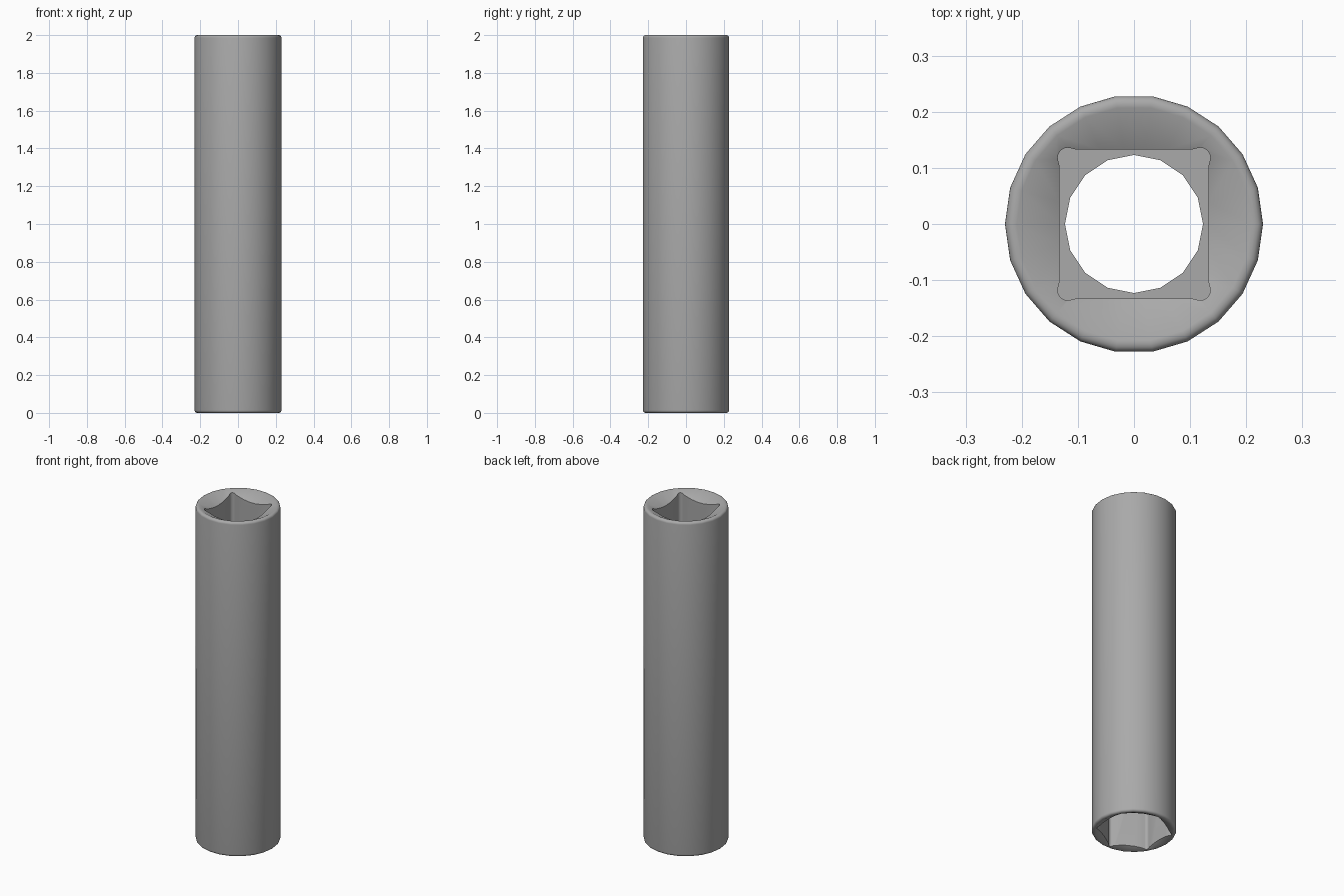
import bpy, bmesh, math
from math import sin, cos, pi, radians

if "Cube" in bpy.data.objects:
    bpy.data.objects.remove(bpy.data.objects["Cube"])


def make_object(name, bm):
    bmesh.ops.recalc_face_normals(bm, faces=bm.faces[:])
    mesh = bpy.data.meshes.new(name)
    bm.to_mesh(mesh)
    bm.free()
    obj = bpy.data.objects.new(name, mesh)
    bpy.context.collection.objects.link(obj)
    return obj


def lathe(name, profile, sides):
    bm = bmesh.new()
    vs = [bm.verts.new((r, 0, z)) for r, z in profile]
    es = [bm.edges.new(p) for p in zip(vs, vs[1:])]
    bmesh.ops.spin(bm, geom=vs + es, cent=(0, 0, 0), axis=(0, 0, 1),
                   angle=2 * pi, steps=sides)
    bmesh.ops.remove_doubles(bm, verts=bm.verts[:], dist=1e-5)
    return make_object(name, bm)


def prism(name, outline, z0, z1):
    bm = bmesh.new()
    face = bm.faces.new([bm.verts.new((x, y, z0)) for x, y in outline])
    up = bmesh.ops.extrude_face_region(bm, geom=[face], use_keep_orig=True)["geom"]
    bmesh.ops.translate(bm, vec=(0, 0, z1 - z0),
                        verts=[v for v in up if isinstance(v, bmesh.types.BMVert)])
    return make_object(name, bm)


def relieved_polygon(n, apothem, groove, phase, steps=8):
    # Polygon whose corners swell gently outward into round grooves
    half, over = pi / n, radians(8)
    d = (apothem + 0.003 - groove) / cos(half)
    t = d * sin(half) - 0.014
    pts = []
    for k in range(n):
        c = phase + 2 * pi * k / n
        lo, hi = c - half, c + half
        pts.append((apothem * cos(lo) - t * sin(lo), apothem * sin(lo) + t * cos(lo)))
        for i in range(steps + 1):
            a = c + (half + over) * (2 * i / steps - 1)
            pts.append((d * cos(c) + groove * cos(a), d * sin(c) + groove * sin(a)))
        pts.append((apothem * cos(hi) + t * sin(hi), apothem * sin(hi) - t * cos(hi)))
    return pts


# Outer sleeve with rounded rims and conical lead-ins at both ends
R, F, H = 0.23, 0.014, 2.0
arc = [(R - F + F * sin(a), F - F * cos(a)) for a in (radians(22.5 * i) for i in range(5))]
profile = [(0, 0.10), (0.209, 0)] + arc
profile += [(r, H - z) for r, z in reversed(arc)] + [(0.209, H), (0, H - 0.11)]
socket = lathe("socket_body", profile, 22)

# Drive square, hexagon recess and connecting bore
circle = [(0.123 * cos(2 * pi * i / 16), 0.123 * sin(2 * pi * i / 16)) for i in range(16)]
cutters = [
    prism("square_drive_cutter", relieved_polygon(4, 0.133, 0.018, pi / 4), 1.65, 2.1),
    prism("hex_recess_cutter", relieved_polygon(6, 0.177, 0.018, pi / 6), -0.1, 0.6),
    prism("bore_cutter", circle, 0.5, 1.75),
]
bpy.context.view_layer.objects.active = socket
for c in cutters:
    mod = socket.modifiers.new(c.name, 'BOOLEAN')
    mod.operation, mod.solver, mod.object = 'DIFFERENCE', 'EXACT', c
    bpy.ops.object.modifier_apply(modifier=mod.name)
for c in cutters:
    bpy.data.objects.remove(c)

# Dark steel colour
steel = bpy.data.materials.new("dark_steel")
steel.diffuse_color = (0.4, 0.4, 0.4, 1)
steel.use_nodes = True
steel.node_tree.nodes["Principled BSDF"].inputs["Base Color"].default_value = steel.diffuse_color
socket.data.materials.clear()
socket.data.materials.append(steel)

# Smooth shading with crisp edges
bpy.ops.object.select_all(action='DESELECT')
socket.select_set(True)
bpy.ops.object.shade_smooth_by_angle(angle=radians(30))
